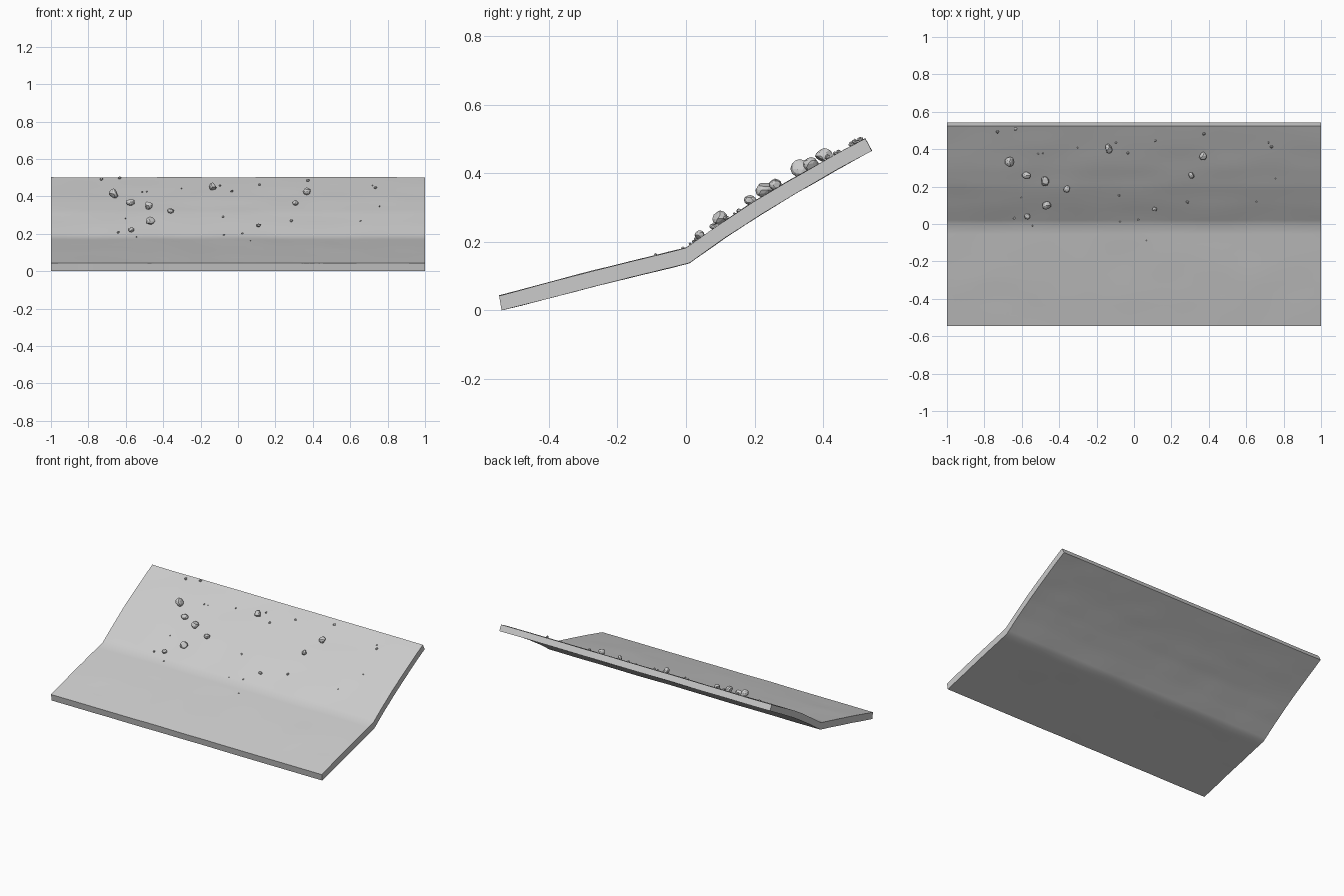
import bpy, bmesh, random
from mathutils import Vector, noise

if "Cube" in bpy.data.objects:
    bpy.data.objects.remove(bpy.data.objects["Cube"])

random.seed(4)

# Side profile (y, z): shallow apron, crease, gently bowed slope
TOP = [(-0.545, 0.043), (-0.27, 0.116), (0, 0.182), (0.1, 0.252), (0.2, 0.319),
       (0.3, 0.378), (0.41, 0.440), (0.523, 0.502)]
BOTTOM = [(-0.538, 0.0), (-0.26, 0.072), (0.01, 0.138), (0.115, 0.212), (0.22, 0.281),
          (0.32, 0.341), (0.43, 0.404), (0.542, 0.466)]


def refine(line, n=5):
    pts = [Vector(a).lerp(Vector(b), i / n) for a, b in zip(line, line[1:]) for i in range(n)]
    return pts + [Vector(line[-1])]


def finish(bm, name, angle):
    bmesh.ops.recalc_face_normals(bm, faces=bm.faces)
    mesh = bpy.data.meshes.new(name)
    bm.to_mesh(mesh)
    bm.free()
    obj = bpy.data.objects.new(name, mesh)
    bpy.context.collection.objects.link(obj)
    if angle:
        bpy.context.view_layer.objects.active = obj
        obj.select_set(True)
        bpy.ops.object.shade_smooth_by_angle(angle=angle)
        obj.select_set(False)
    return obj


# Bent slab, lofted along x with faint undulation
bm = bmesh.new()
loop = refine(TOP) + refine(BOTTOM)[::-1]
COLS = 64
rings = []
for i in range(COLS + 1):
    x = -1 + 2 * i / COLS
    ring = []
    for p in loop:
        dz = 0.0025 * noise.noise(Vector((x * 4, p.y * 9, p.x * 6)))
        ring.append(bm.verts.new((x, p.x, max(0, p.y + dz))))
    rings.append(ring)
n = len(loop)
for a, b in zip(rings, rings[1:]):
    for j in range(n):
        k = (j + 1) % n
        bm.faces.new((a[j], a[k], b[k], b[j]))
for ring in (rings[0], rings[-1]):
    for j in range(n // 2 - 1):
        bm.faces.new((ring[j], ring[j + 1], ring[n - 2 - j], ring[n - 1 - j]))
finish(bm, "bent_slope_slab", 0.4)


def surface(y):
    for (y0, z0), (y1, z1) in zip(TOP, TOP[1:]):
        if y <= y1:
            break
    normal = Vector((0, z0 - z1, y1 - y0)).normalized()
    return Vector((0, y, z0 + (z1 - z0) * (y - y0) / (y1 - y0))), normal


# Loose stones: x, y, radius
STONES = [
    (-.73, .495, .011), (-.633, .51, .01), (-.665, .34, .029), (-.575, .267, .026),
    (-.478, .235, .026), (-.36, .193, .019), (-.47, .107, .026), (-.57, .045, .016),
    (-.64, .032, .008), (-.543, -.008, .005), (-.602, .142, .005), (-.513, .377, .006),
    (-.487, .38, .005), (-.302, .409, .005), (-.136, .409, .026), (-.096, .436, .007),
    (-.032, .382, .01), (.115, .446, .008), (-.08, .155, .008), (-.075, .013, .005),
    (.024, .024, .006), (.11, .083, .014), (.067, -.088, .005), (.286, .12, .01),
    (.307, .265, .018), (.369, .369, .022), (.374, .484, .01), (.655, .12, .005),
    (.719, .438, .006), (.735, .415, .011), (.757, .243, .005)]

bm = bmesh.new()
for x, y, r in STONES:
    base, normal = surface(y)
    centre = base + normal * r * 0.5 + Vector((x, 0, 0))
    squash = Vector((random.uniform(.85, 1.05), random.uniform(.85, 1.1), random.uniform(.75, 1)))
    verts = bmesh.ops.create_icosphere(bm, subdivisions=2 if r > .015 else 1, radius=r)["verts"]
    # Flatten random sides to give chipped facets
    cuts = [(Vector([random.gauss(0, 1) for _ in "xyz"]).normalized(),
             r * random.uniform(.65, .85)) for _ in range(7)]
    for v in verts:
        for d, h in cuts:
            over = v.co.dot(d) - h
            if over > 0:
                v.co -= d * over
        v.co = v.co * squash + centre
finish(bm, "loose_stones", 0)
